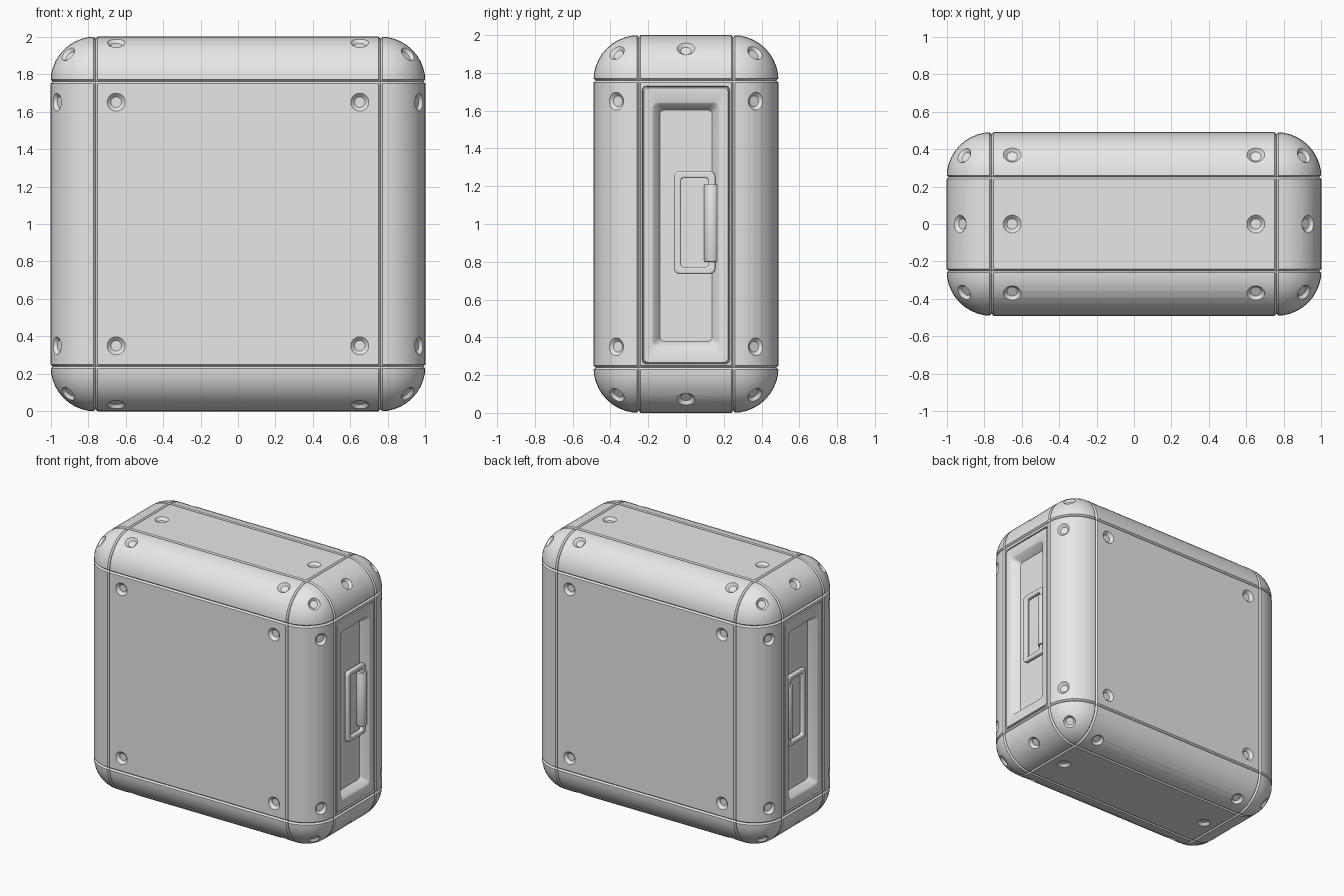
import bpy, bmesh, math
from mathutils import Vector, Matrix

if "Cube" in bpy.data.objects:
    bpy.data.objects.remove(bpy.data.objects["Cube"])

HX, HY, HZ, R = 1.0, 0.49, 1.0, 0.24           # half sizes and edge radius
CORE = Vector((HX - R, HY - R, HZ - R))        # flat part, groove planes

grey = bpy.data.materials.new("light grey")
grey.diffuse_color = (0.8, 0.8, 0.8, 1)
grey.use_nodes = True
grey.node_tree.nodes["Principled BSDF"].inputs["Base Color"].default_value = grey.diffuse_color


def make(name, bm, angle=30):
    bmesh.ops.recalc_face_normals(bm, faces=bm.faces[:])
    me = bpy.data.meshes.new(name)
    bm.to_mesh(me)
    bm.free()
    me.materials.append(grey)
    ob = bpy.data.objects.new(name, me)
    bpy.context.collection.objects.link(ob)
    smooth(ob, angle)
    return ob


def activate(ob):
    bpy.ops.object.select_all(action='DESELECT')
    ob.select_set(True)
    bpy.context.view_layer.objects.active = ob


def smooth(ob, angle=30):
    activate(ob)
    bpy.ops.object.shade_smooth_by_angle(angle=math.radians(angle))


def rounded_ring(bm, y0, y1, z0, z1, r, x, n=5):
    # rounded rectangle in the side plane at depth x
    pts = []
    for cy, cz, a0 in ((y1 - r, z1 - r, 0), (y0 + r, z1 - r, 90),
                       (y0 + r, z0 + r, 180), (y1 - r, z0 + r, 270)):
        for i in range(n):
            a = math.radians(a0 + 90 * i / (n - 1))
            pts.append(bm.verts.new((x, cy + r * math.cos(a), cz + r * math.sin(a))))
    return pts


def loft(rings, side, closed=False):
    bm = bmesh.new()
    loops = [rounded_ring(bm, *q[:5], side * q[5]) for q in rings]
    pairs = list(zip(loops, loops[1:]))
    if closed:
        pairs.append((loops[-1], loops[0]))
    else:
        bm.faces.new(loops[0])
        bm.faces.new(loops[-1])
    for a, b in pairs:
        n = len(a)
        for i in range(n):
            j = (i + 1) % n
            bm.faces.new((a[i], a[j], b[j], b[i]))
    return bm


# Case body: rounded box
bm = bmesh.new()
bmesh.ops.create_cube(bm, size=2)
bmesh.ops.scale(bm, vec=(HX, HY, HZ), verts=bm.verts[:])
bmesh.ops.bevel(bm, geom=bm.edges[:], offset=R, segments=10, profile=0.5, affect='EDGES')


def on_plane(v, k, tol):
    return abs(abs(v.co[k]) - CORE[k]) < tol


# Panel grooves along the borders of the flat and rounded zones
seams = [e for e in bm.edges if any(
    all(on_plane(v, k, 1e-3) for v in e.verts)
    and e.verts[0].co[k] * e.verts[1].co[k] > 0 for k in range(3))]
bmesh.ops.bevel(bm, geom=seams, offset=0.01, segments=2, profile=0.5,
                affect='EDGES', clamp_overlap=False)
for v in bm.verts:
    if any(on_plane(v, k, 0.003) for k in range(3)):
        core = Vector([max(-CORE[k], min(CORE[k], v.co[k])) for k in range(3)])
        v.co -= (v.co - core).normalized() * 0.012

# Pockets for the side panels
bm.normal_update()
sides = [f for f in bm.faces if abs(f.normal.x) > 0.99 and f.calc_area() > 0.3]
for f in bmesh.ops.extrude_discrete_faces(bm, faces=sides)['faces']:
    s = 1 if f.calc_center_median().x > 0 else -1
    bmesh.ops.translate(bm, vec=(-s * 0.12, 0, 0), verts=f.verts[:])
bmesh.ops.translate(bm, vec=(0, 0, HZ), verts=bm.verts[:])
body = make("case_body", bm)

# Countersunk rivet holes: base point on the core plus outward direction
s30, c30 = 0.5, math.sqrt(0.75)
spots = []
for sx in (-1, 1):
    for sz in (-1, 1):
        spots.append(((sx * .65, 0, sz * .76), (0, 0, sz)))
        spots.append(((sx * .76, 0, sz * .76), (sx, 0, sz)))
        for sy in (-1, 1):
            spots.append(((sx * .65, sy * .25, sz * .65), (0, sy, 0)))
            spots.append(((sx * .65, sy * .25, sz * .76), (0, sy * s30, sz * c30)))
            spots.append(((sx * .76, sy * .25, sz * .65), (sx * c30, sy * s30, 0)))
            spots.append(((sx * .76, sy * .25, sz * .76), (sx * .152, sy * .12, sz * .152)))
cut = bmesh.new()
for base, d in spots:
    d = Vector(d).normalized()
    mat = (Matrix.Translation(Vector(base) + d * R + Vector((0, 0, HZ)))
           @ d.to_track_quat('Z', 'Y').to_matrix().to_4x4())
    bmesh.ops.create_cone(cut, cap_ends=True, segments=24, radius1=0.028, radius2=0.068,
                          depth=0.04, matrix=mat)
cutter = make("rivet_cutter", cut)
cutter.hide_render = True
mod = body.modifiers.new("rivet_holes", 'BOOLEAN')
mod.operation, mod.solver, mod.object = 'DIFFERENCE', 'EXACT', cutter
activate(body)
bpy.ops.object.modifier_apply(modifier=mod.name)
bpy.data.objects.remove(cutter)
smooth(body)

for side, tag in ((1, "right"), (-1, "left")):
    # Side panel with frame groove and recessed tray
    rings = [(-.24, .24, .25, 1.75, .004, .90),
             (-.24, .24, .25, 1.75, .004, 1.0),
             (-.232, .232, .258, 1.73, .02, 1.0),
             (-.228, .228, .262, 1.726, .02, .986),
             (-.222, .222, .268, 1.72, .02, 1.0),
             (-.18, .18, .34, 1.645, .03, 1.0),
             (-.172, .172, .348, 1.637, .03, .995),
             (-.138, .138, .378, 1.603, .022, .94)]
    make(tag + "_side_panel", loft(rings, side))

    # Folding grip ring
    o, i = (-.063, .155, .735, 1.28, .03), (-.026, .118, .772, 1.243, .015)
    ring = make(tag + "_grip", loft([o + (.95,), o + (.982,), i + (.982,), i + (.95,)], side, True))
    bev = ring.modifiers.new("soft_edges", 'BEVEL')
    bev.width, bev.segments, bev.limit_method = 0.01, 3, 'ANGLE'

    # Hinge barrel holding the grip
    bm = bmesh.new()
    bmesh.ops.create_cone(bm, cap_ends=True, segments=24, radius1=.04, radius2=.04, depth=.41,
                          matrix=Matrix.Translation((side * .957, .136, 1.005)))
    caps = [e for e in bm.edges if abs(e.verts[0].co.z - e.verts[1].co.z) < 1e-4]
    bmesh.ops.bevel(bm, geom=caps, offset=.007, segments=2, profile=.5, affect='EDGES')
    make(tag + "_hinge", bm, 40)
